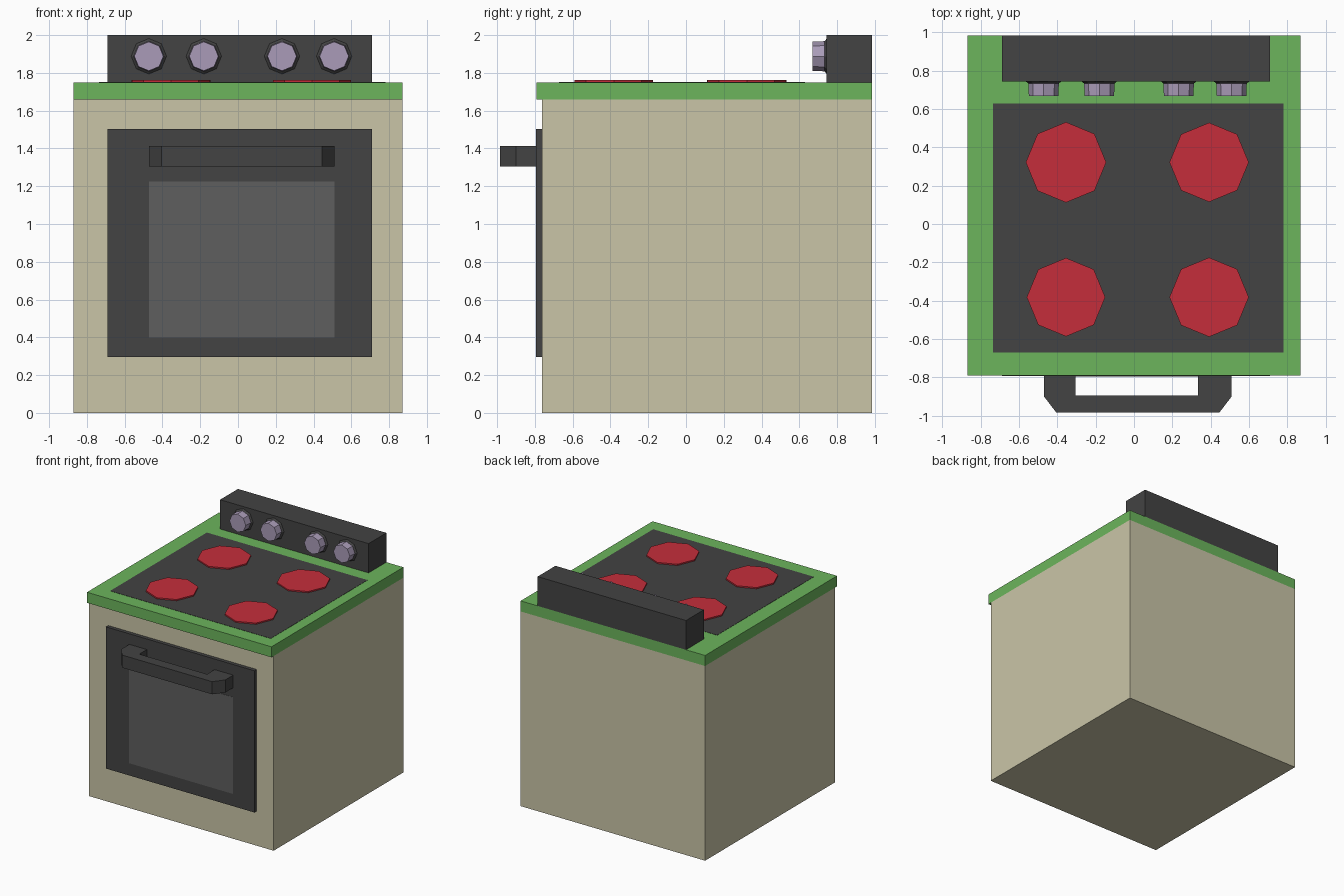
import bpy, bmesh, math
from mathutils import Matrix

if "Cube" in bpy.data.objects:
    bpy.data.objects.remove(bpy.data.objects["Cube"])


def material(name, rgb):
    m = bpy.data.materials.new(name)
    m.diffuse_color = (*rgb, 1)
    m.use_nodes = True
    m.node_tree.nodes["Principled BSDF"].inputs["Base Color"].default_value = m.diffuse_color
    return m


CREAM = material("cream", (0.59, 0.56, 0.39))
GREEN = material("green", (0.15, 0.46, 0.107))
DARK = material("charcoal", (0.056, 0.056, 0.056))
GLASS = material("smoked_glass", (0.112, 0.112, 0.112))
RED = material("red", (0.56, 0.027, 0.043))
LILAC = material("lilac", (0.40, 0.33, 0.48))


def add(name, bm, mat):
    bmesh.ops.recalc_face_normals(bm, faces=bm.faces)
    me = bpy.data.meshes.new(name)
    bm.to_mesh(me)
    bm.free()
    me.materials.append(mat)
    ob = bpy.data.objects.new(name, me)
    bpy.context.collection.objects.link(ob)
    return ob


def box(name, x, y, z, mat):
    bm = bmesh.new()
    size = [b - a for a, b in (x, y, z)]
    mid = [(a + b) / 2 for a, b in (x, y, z)]
    bmesh.ops.create_cube(bm, size=1, matrix=Matrix.Translation(mid) @ Matrix.Diagonal((*size, 1)))
    return add(name, bm, mat)


def octagon(name, loc, r1, r2, depth, mat, rot=Matrix()):
    """Eight-sided disc growing from loc along the rotated z axis."""
    bm = bmesh.new()
    bmesh.ops.create_cone(bm, cap_ends=True, segments=8, radius1=r1, radius2=r2, depth=depth,
                          matrix=Matrix.Translation(loc) @ rot @ Matrix.Translation((0, 0, depth / 2)))
    return add(name, bm, mat)


# Cabinet, worktop and hob
box("body", (-0.87, 0.87), (-0.762, 0.985), (0, 1.66), CREAM)
box("worktop", (-0.87, 0.87), (-0.792, 0.985), (1.66, 1.75), GREEN)
box("hob_panel", (-0.735, 0.78), (-0.672, 0.63), (1.745, 1.752), DARK)

# Burners
for bx, by, r in ((-0.355, 0.322, 0.21), (0.392, 0.322, 0.207), (-0.355, -0.382, 0.205), (0.392, -0.382, 0.207)):
    octagon("burner", (bx, by, 1.75), r, r, 0.013, RED)

# Oven door with window
box("oven_door", (-0.69, 0.71), (-0.793, -0.76), (0.295, 1.503), DARK)
box("oven_window", (-0.47, 0.51), (-0.795, -0.785), (0.40, 1.225), GLASS)

# Door handle: plan outline extruded upwards
outline = [(-0.47, -0.79), (-0.47, -0.90), (-0.405, -0.985), (0.445, -0.985), (0.51, -0.90),
           (0.51, -0.79), (0.335, -0.79), (0.335, -0.895), (-0.305, -0.895), (-0.305, -0.79)]
bm = bmesh.new()
face = bm.faces.new([bm.verts.new((x, y, 1.305)) for x, y in outline])
ext = bmesh.ops.extrude_face_region(bm, geom=[face], use_keep_orig=True)
bmesh.ops.translate(bm, vec=(0, 0, 0.108), verts=[g for g in ext["geom"] if isinstance(g, bmesh.types.BMVert)])
add("door_handle", bm, DARK)

# Control panel with knobs on slightly raised collars
box("control_panel", (-0.69, 0.71), (0.745, 0.985), (1.75, 2.0), DARK)
forward = Matrix.Rotation(math.radians(90), 4, 'X')
for kx in (-0.472, -0.181, 0.233, 0.509):
    octagon("knob_collar", (kx, 0.746, 1.888), 0.095, 0.08, 0.012, DARK, forward)
    octagon("knob", (kx, 0.737, 1.888), 0.08, 0.077, 0.068, LILAC, forward)
